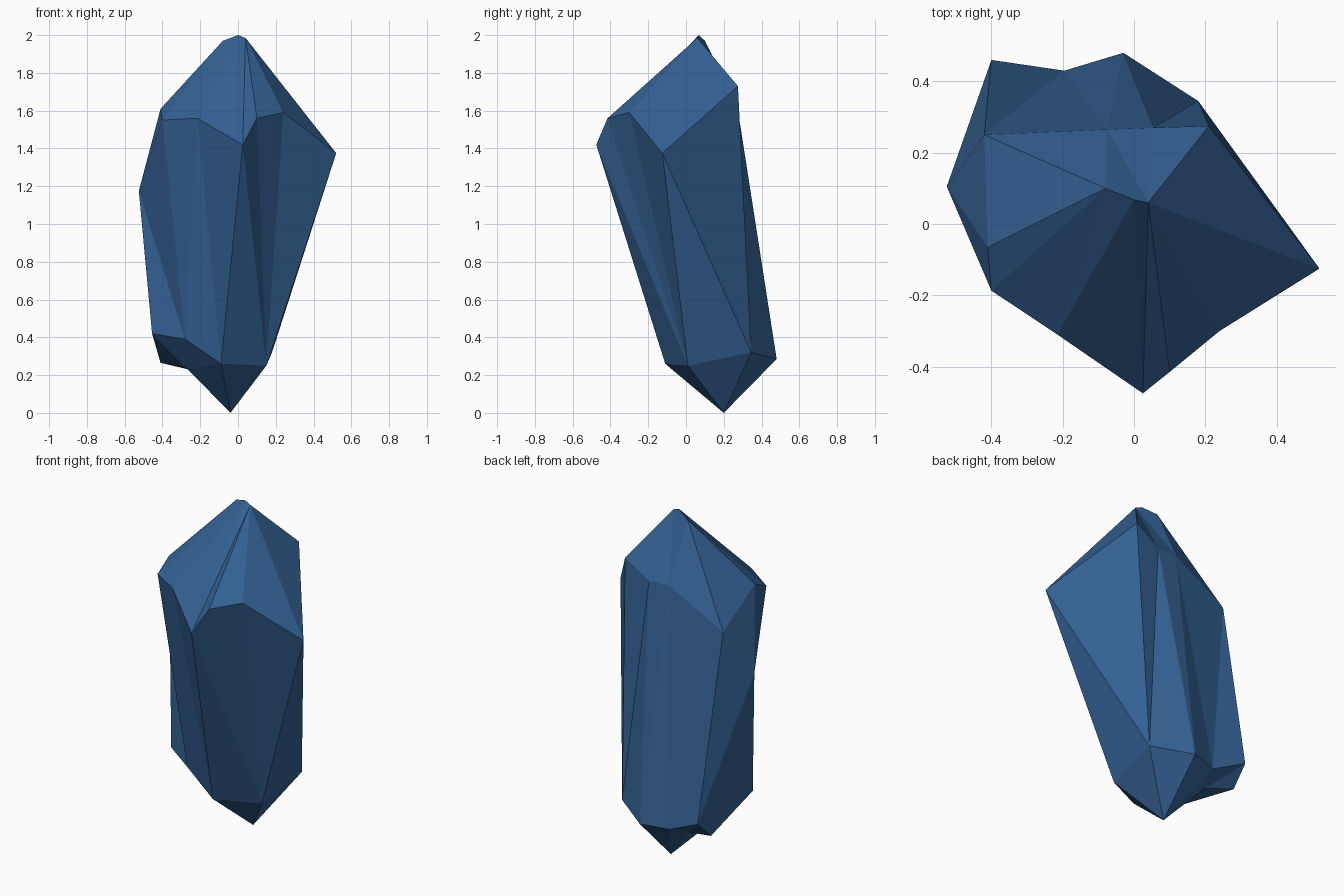
import bpy, bmesh

if "Cube" in bpy.data.objects:
    bpy.data.objects.remove(bpy.data.objects["Cube"])

mat = bpy.data.materials.new("deep blue")
mat.diffuse_color = (0.034, 0.118, 0.29, 1)
mat.use_nodes = True
mat.node_tree.nodes["Principled BSDF"].inputs["Base Color"].default_value = mat.diffuse_color

bm = bmesh.new()


def ring(points):
    return [bm.verts.new(p) for p in points]


def stitch(outer, inner, walk):
    """Triangle band between two closed rings; U steps the first, L the second."""
    i = j = 0
    for step in walk:
        a, b = outer[i % len(outer)], inner[j % len(inner)]
        if step == "U":
            i += 1
            c = outer[i % len(outer)]
        else:
            j += 1
            c = inner[j % len(inner)]
        bm.faces.new((a, c, b))


# shoulder ring, starting at the right corner and running round the front
shoulder = ring([
    (.52, -.125, 1.375), (.24, -.30, 1.59), (.10, -.415, 1.56), (.025, -.475, 1.42),
    (-.215, -.31, 1.56), (-.40, -.187, 1.55), (-.525, .105, 1.175), (-.42, .25, 1.444),
    (-.075, .265, 1.637), (.055, .27, 1.634), (.21, .275, 1.73)])
# base ring, same direction
base = ring([
    (.15, .01, .25), (-.09, -.11, .26), (-.28, -.08, .39), (-.455, .02, .42),
    (-.41, .35, .265), (-.40, .46, .373), (-.195, .43, .277), (-.03, .48, .285),
    (.18, .345, .32)])
# top ridge, bottom tip and the left shoulder chip
peak = ring([(.04, .06, 1.985), (0, .067, 2.0), (-.08, .10, 1.97)])
tip = ring([(-.04, .20, 0), (-.27, .08, .235), (-.24, .31, .225)])
chip = bm.verts.new((-.41, -.065, 1.61))

# long side facets
stitch(shoulder, base, "UUULULUULLLULULULUUL")

# pointed cap
front, low, back = shoulder[5:8]
bm.faces.new((front, chip, low))
bm.faces.new((chip, back, low))
stitch(shoulder[:6] + [chip] + shoulder[7:], peak, "UUULULUUUULUUU")
bm.faces.new(peak)

# pointed underside
stitch(base, tip, "ULUUULUULUUU")
bm.faces.new(tip)

bmesh.ops.recalc_face_normals(bm, faces=bm.faces)
mesh = bpy.data.meshes.new("crystal")
bm.to_mesh(mesh)
bm.free()
mesh.materials.append(mat)
crystal = bpy.data.objects.new("crystal", mesh)
bpy.context.collection.objects.link(crystal)
